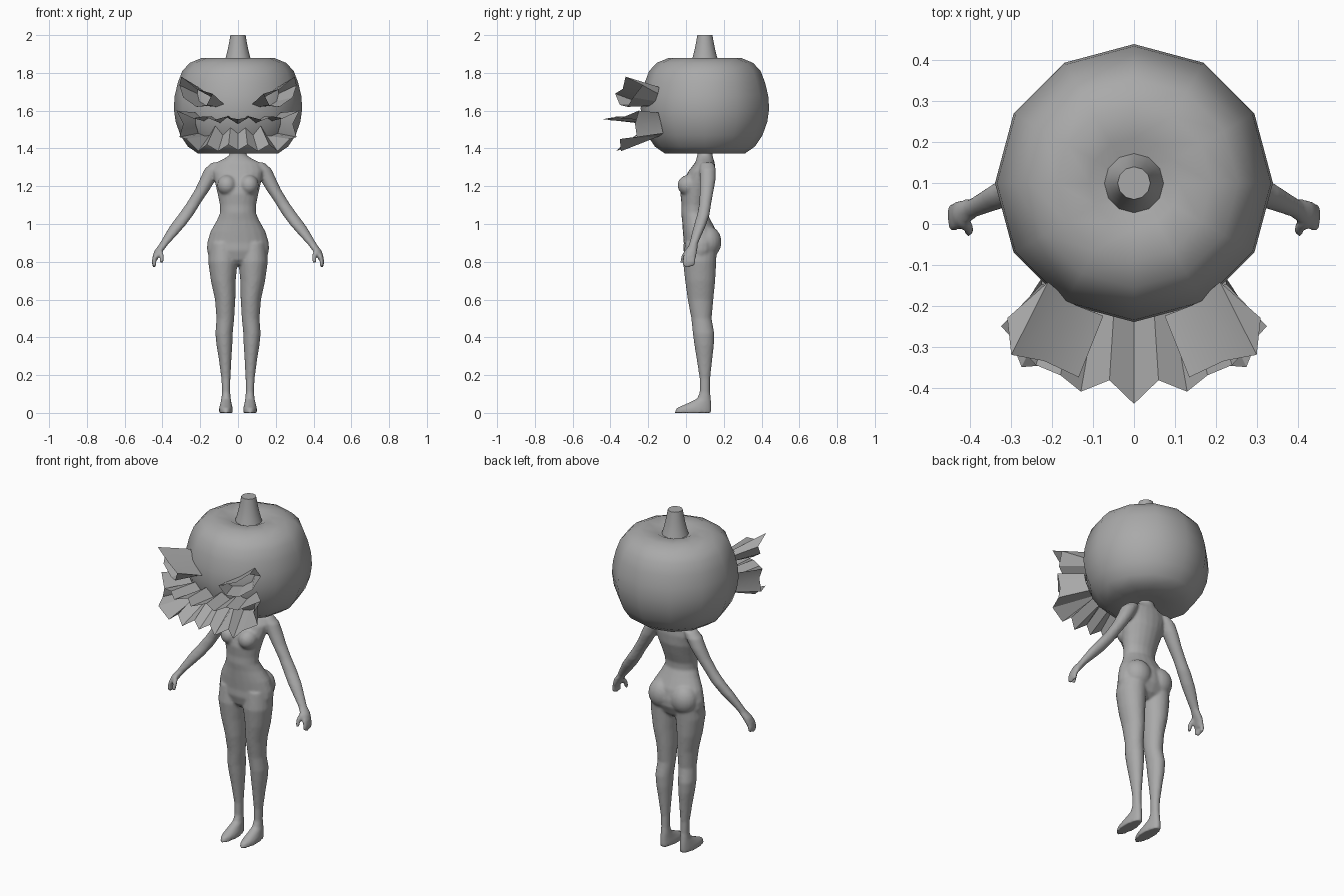
import bpy, bmesh, math
from mathutils import Vector, Matrix

grey = bpy.data.materials.new("plain grey")
grey.diffuse_color = (0.4, 0.4, 0.4, 1)
CY = 0.1  # depth of the head axis


def finish(name, bm, angle=60):
    bmesh.ops.recalc_face_normals(bm, faces=bm.faces)
    me = bpy.data.meshes.new(name)
    bm.to_mesh(me)
    bm.free()
    me.materials.append(grey)
    ob = bpy.data.objects.new(name, me)
    bpy.context.collection.objects.link(ob)
    bpy.ops.object.select_all(action='DESELECT')
    ob.select_set(True)
    bpy.context.view_layer.objects.active = ob
    bpy.ops.object.shade_smooth_by_angle(angle=math.radians(angle))
    return ob


def loft(bm, rings, n=20, side=1, phase=0.0):
    """Closed tube of level rings: (x, y, z, rx, ry)."""
    loops = []
    for x, y, z, rx, ry in rings:
        loops.append([bm.verts.new((side * (x + rx * math.sin(2 * math.pi * i / n + phase)),
                                    y - ry * math.cos(2 * math.pi * i / n + phase), z))
                      for i in range(n)])
    for a, b in zip(loops, loops[1:]):
        for i in range(n):
            bm.faces.new((a[i], a[(i + 1) % n], b[(i + 1) % n], b[i]))
    bm.faces.new(loops[0])
    bm.faces.new(loops[-1])


def ball(bm, centre, radii):
    m = Matrix.Translation(centre) @ Matrix.Diagonal((*radii, 1))
    bmesh.ops.create_uvsphere(bm, u_segments=20, v_segments=12, radius=1, matrix=m)


# Pumpkin head: twelve-sided turned profile (radius, height)
PROFILE = [(0.10, 1.375), (0.21, 1.372), (0.265, 1.41), (0.305, 1.47), (0.33, 1.54), (0.34, 1.61),
           (0.335, 1.68), (0.318, 1.75), (0.295, 1.81), (0.255, 1.853), (0.19, 1.88),
           (0.11, 1.876), (0.055, 1.85)]
bm = bmesh.new()
loft(bm, [(0, CY, z, r, r) for r, z in PROFILE], 12)
finish("pumpkin_head", bm)

# Stem
bm = bmesh.new()
loft(bm, [(0, CY, z, r, r) for r, z in
          [(0.075, 1.85), (0.064, 1.885), (0.054, 1.925), (0.046, 1.965), (0.040, 2.0)]], 12)
finish("stem", bm)


def head_radius(z):
    for (r0, z0), (r1, z1) in zip(PROFILE[1:], PROFILE[2:]):
        if z0 <= z <= z1:
            return r0 + (r1 - r0) * (z - z0) / (z1 - z0)


def flare(bm, rows, side, closed):
    """Sheet from the head surface (x, z) outwards to (x, y, z)."""
    pairs = []
    for xi, zi, xo, yo, zo in rows:
        yi = CY - math.sqrt(max(head_radius(zi) ** 2 - xi * xi, 0)) + 0.005
        pairs.append((bm.verts.new((side * xi, yi, zi)), bm.verts.new((side * xo, yo, zo))))
    ends = pairs[1:] + (pairs[:1] if closed else [])
    for a, b in zip(pairs, ends):
        bm.faces.new((a[0], b[0], b[1], a[1]))


EYE = [(0.075, 1.635, 0.135, -0.375, 1.69), (0.145, 1.675, 0.22, -0.335, 1.715),
       (0.21, 1.725, 0.30, -0.32, 1.78), (0.215, 1.69, 0.31, -0.23, 1.735),
       (0.205, 1.65, 0.29, -0.28, 1.67), (0.165, 1.625, 0.22, -0.31, 1.62),
       (0.115, 1.62, 0.165, -0.35, 1.63)]
MOUTH = [(0, 1.53, 0, -0.44, 1.555), (0.05, 1.572, 0.06, -0.382, 1.565),
         (0.095, 1.535, 0.13, -0.41, 1.55), (0.14, 1.57, 0.18, -0.37, 1.57),
         (0.18, 1.545, 0.24, -0.345, 1.56), (0.225, 1.59, 0.325, -0.25, 1.60),
         (0.225, 1.53, 0.29, -0.27, 1.53), (0.21, 1.48, 0.31, -0.26, 1.46),
         (0.175, 1.465, 0.275, -0.35, 1.45), (0.15, 1.47, 0.21, -0.345, 1.385),
         (0.12, 1.52, 0.165, -0.325, 1.42), (0.08, 1.47, 0.105, -0.37, 1.385),
         (0.04, 1.51, 0.05, -0.335, 1.42), (0, 1.48, 0, -0.365, 1.39)]
bm = bmesh.new()
for s in (1, -1):
    flare(bm, EYE, s, True)
finish("eye_flares", bm, 25)
bm = bmesh.new()
for s in (1, -1):
    flare(bm, MOUTH, s, False)
bmesh.ops.remove_doubles(bm, verts=bm.verts, dist=0.0005)
finish("mouth_flare", bm, 25)

# Body: overlapping lofts fused into one smooth skin
bm = bmesh.new()
TORSO = [(1.40, .043, .10, .04), (1.365, .045, .10, .04), (1.345, .075, .10, .045),
         (1.325, .118, .10, .052), (1.28, .135, .085, .072), (1.22, .122, .068, .085),
         (1.16, .108, .052, .082), (1.10, .096, .044, .068), (1.06, .095, .042, .068),
         (1.02, .112, .055, .076), (.96, .146, .073, .090), (.90, .164, .082, .094),
         (.86, .165, .080, .094), (.81, .150, .075, .075), (.785, .11, .072, .05)]
loft(bm, [(0, y, z, rx, ry) for z, rx, y, ry in TORSO])
LEG = [(.90, .080, .07, .08, .085), (.80, .080, .078, .072, .088), (.70, .078, .066, .075, .080),
       (.60, .068, .054, .077, .068), (.50, .067, .047, .082, .054), (.42, .074, .046, .093, .057),
       (.36, .072, .042, .096, .052), (.28, .068, .033, .098, .041), (.18, .064, .024, .100, .028),
       (.11, .063, .022, .100, .028), (.075, .063, .025, .095, .037), (.05, .064, .030, .070, .065),
       (.025, .064, .036, .042, .094), (0, .064, .037, .037, .099)]
ARM = [(.105, .112, 1.325, .035, .035), (.132, .115, 1.29, .046, .043), (.16, .115, 1.235, .043, .042),
       (.19, .110, 1.18, .039, .037), (.235, .102, 1.11, .037, .032), (.275, .092, 1.05, .040, .033),
       (.32, .073, .99, .040, .032), (.365, .052, .93, .031, .026), (.395, .038, .89, .024, .023),
       (.418, .028, .86, .024, .032), (.434, .020, .83, .018, .035), (.44, .018, .81, .014, .032)]
FINGERS = [(.444, -.006), (.446, .010), (.447, .026), (.445, .040)]
for s in (1, -1):
    loft(bm, [(x, y, z, rx, ry) for z, x, rx, y, ry in LEG], side=s)
    loft(bm, ARM, side=s)
    for k, (x, y) in enumerate(FINGERS):
        loft(bm, [(x - .008, y, .83, .012, .010), (x, y, .80, .011, .010),
                  (x - .003, y - .003, .768 + .006 * abs(k - 1), .009, .008)], 10, s)
    # thumb
    loft(bm, [(.415, .005, .86, .016, .014), (.403, -.012, .83, .013, .013),
              (.404, -.022, .795, .010, .010)], 10, s)
    # chest and seat
    ball(bm, (s * .058, .015, 1.205), (.052, .060, .055))
    ball(bm, (s * .072, .115, .905), (.078, .073, .085))
body = finish("body", bm)
mod = body.modifiers.new("fuse", 'REMESH')
mod.mode = 'VOXEL'
mod.voxel_size = 0.0075
mod.use_smooth_shade = True
mod = body.modifiers.new("soften", 'SMOOTH')
mod.factor = 0.5
mod.iterations = 5
